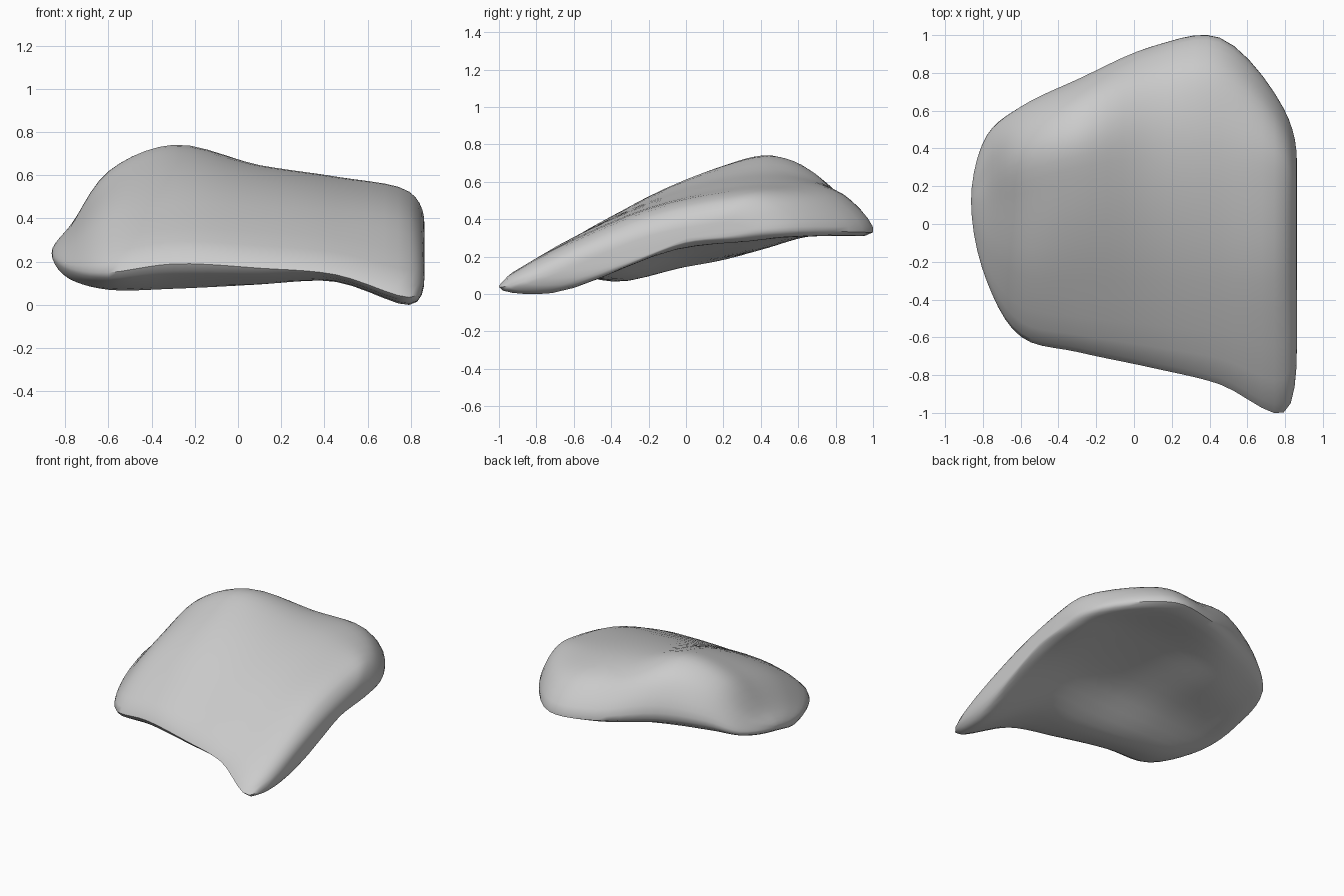
import bpy
import bmesh
from mathutils import Vector

if "Cube" in bpy.data.objects:
    bpy.data.objects.remove(bpy.data.objects["Cube"], do_unlink=True)

# Cross-sections (y, z) at each x: front lip, over the top, back lip, underside
TIP = Vector((-.865, .12, .25))
SECTIONS = {
    -.78: [(-.31, .18), (-.14, .28), (.1, .35), (.24, .37), (.38, .37),
           (.47, .31), (.3, .23), (0, .16), (-.2, .13)],
    -.6: [(-.6, .16), (-.27, .41), (.1, .56), (.37, .63), (.53, .55),
          (.62, .38), (.4, .25), (0, .165), (-.36, .08)],
    -.3: [(-.68, .2), (-.3, .475), (.18, .69), (.46, .75), (.66, .65),
          (.76, .4), (.47, .27), (0, .2), (-.42, .085)],
    .1: [(-.765, .18), (-.3, .465), (.2, .63), (.55, .65), (.8, .56),
         (.94, .35), (.5, .33), (-.05, .26), (-.48, .105)],
    .45: [(-.85, .15), (-.3, .445), (.2, .58), (.55, .6), (.83, .53),
          (.985, .34), (.5, .34), (-.05, .275), (-.5, .125)],
    .79: [(-1, .045), (-.3, .4), (.2, .52), (.38, .53), (.52, .47),
          (.61, .35), (.4, .3), (-.05, .25), (-.72, .015)],
    .86: [(-.55, .17), (-.2, .32), (.1, .38), (.2, .39), (.28, .38),
          (.33, .35), (.22, .32), (0, .29), (-.25, .21)],
}


def blend(a, b, t0, t1, t):
    return a + (b - a) * ((t - t0) / (t1 - t0))


def rounded_end(p, q):
    """Ghost point past p that makes the curve turn inward there."""
    return Vector((q.x, 2 * p.y - q.y, 2 * p.z - q.z))


def spline(points, steps, closed):
    """Centripetal curve through the points."""
    n = len(points)
    if closed:
        ring = [points[-1], *points, points[0], points[1]]
    else:
        ring = [rounded_end(*points[:2]), *points,
                rounded_end(points[-1], points[-2])]
    out = []
    for i in range(n if closed else n - 1):
        p = ring[i:i + 4]
        k = [0.0]
        for a, b in zip(p, p[1:]):
            k.append(k[-1] + max((b - a).length, .001) ** .5)
        for s in range(steps):
            t = k[1] + (k[2] - k[1]) * s / steps
            a = [blend(p[j], p[j + 1], k[j], k[j + 1], t) for j in range(3)]
            b = [blend(a[j], a[j + 1], k[j], k[j + 2], t) for j in range(2)]
            out.append(blend(b[0], b[1], k[1], k[2], t))
    return out if closed else out + [points[-1]]


# Round each section, then run smooth curves along the body
rings = [spline([Vector((x, y, z)) for y, z in pts], 5, True)
         for x, pts in SECTIONS.items()]
rails = [spline([TIP, *rail], 5, False) for rail in zip(*rings)]

# Skin the rails and close the flat end
bm = bmesh.new()
tip = bm.verts.new(TIP)
grid = [[bm.verts.new(p) for p in rail[1:]] for rail in rails]
for left, right in zip(grid, grid[1:] + grid[:1]):
    bm.faces.new((tip, left[0], right[0]))
    for i in range(len(left) - 1):
        bm.faces.new((left[i], left[i + 1], right[i + 1], right[i]))
end = bm.verts.new(sum((r[-1].co for r in grid), Vector()) / len(grid))
for left, right in zip(grid, grid[1:] + grid[:1]):
    bm.faces.new((end, right[-1], left[-1]))
bmesh.ops.recalc_face_normals(bm, faces=bm.faces)

# Stand it on the ground and centre it
for axis in range(3):
    values = [v.co[axis] for v in bm.verts]
    shift = min(values) if axis == 2 else (min(values) + max(values)) / 2
    for v in bm.verts:
        v.co[axis] -= shift

mesh = bpy.data.meshes.new("curved_slab")
bm.to_mesh(mesh)
bm.free()
slab = bpy.data.objects.new("curved_slab", mesh)
bpy.context.collection.objects.link(slab)

# Plain grey surface
colour = (.6, .6, .6, 1)
grey = bpy.data.materials.new("plain_grey")
grey.use_nodes = True
grey.diffuse_color = colour
grey.node_tree.nodes["Principled BSDF"].inputs["Base Color"].default_value = colour
mesh.materials.append(grey)

bpy.context.view_layer.objects.active = slab
slab.select_set(True)
bpy.ops.object.shade_smooth_by_angle(angle=.9)
